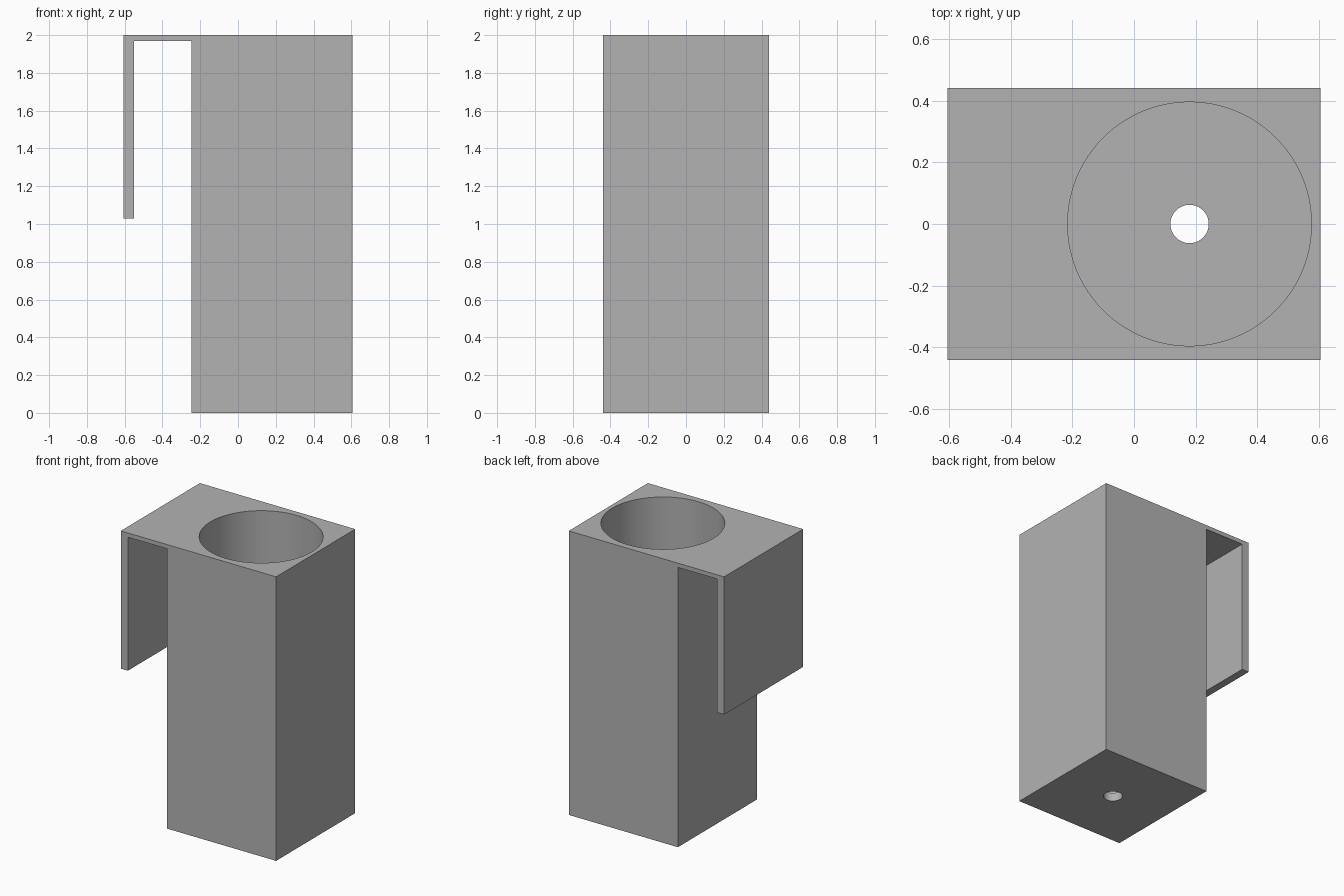
import bpy
import bmesh
import math

cube = bpy.data.objects.get("Cube")
if cube:
    bpy.data.objects.remove(cube, do_unlink=True)

# Overall sizes
HALF_W, HALF_D, HEIGHT = 0.605, 0.44, 2.0
BODY_X = -0.245       # side of the body facing the hook
HOOK_X = -0.55        # inner side of the hanging plate
HOOK_Z = 1.03         # lower end of the hanging plate
BRIDGE_Z = 1.97       # underside of the bridge
BORE_X, FLOOR = 0.18, 0.06

grey = bpy.data.materials.new("plain_grey")
grey.use_nodes = True
colour = (0.45, 0.45, 0.45, 1)
grey.diffuse_color = colour
grey.node_tree.nodes["Principled BSDF"].inputs["Base Color"].default_value = colour


def extrude_profile(name, points):
    """Extrude an (x, z) outline through the full depth."""
    bm = bmesh.new()
    face = bm.faces.new([bm.verts.new((x, -HALF_D, z)) for x, z in points])
    out = bmesh.ops.extrude_face_region(bm, geom=[face])["geom"]
    verts = [g for g in out if isinstance(g, bmesh.types.BMVert)]
    bmesh.ops.translate(bm, verts=verts, vec=(0, 2 * HALF_D, 0))
    bmesh.ops.recalc_face_normals(bm, faces=bm.faces)
    mesh = bpy.data.meshes.new(name)
    bm.to_mesh(mesh)
    bm.free()
    obj = bpy.data.objects.new(name, mesh)
    bpy.context.collection.objects.link(obj)
    obj.data.materials.append(grey)
    return obj


def cut_hole(target, radius, bottom, top):
    """Cut a vertical round hole on the bore axis."""
    bpy.ops.mesh.primitive_cylinder_add(
        vertices=96, radius=radius, depth=top - bottom,
        location=(BORE_X, 0, (top + bottom) / 2))
    cutter = bpy.context.object
    cutter.name = "hole_cutter"
    cutter.hide_render = True
    cutter.data.materials.append(grey)
    mod = target.modifiers.new("hole", "BOOLEAN")
    mod.operation = "DIFFERENCE"
    mod.solver = "EXACT"
    mod.object = cutter
    bpy.ops.object.select_all(action="DESELECT")
    target.select_set(True)
    bpy.context.view_layer.objects.active = target
    bpy.ops.object.modifier_apply(modifier=mod.name)
    bpy.data.objects.remove(cutter, do_unlink=True)


# Body, bridge and hanging plate in one outline
holder = extrude_profile("hanging_holder", [
    (BODY_X, 0), (HALF_W, 0), (HALF_W, HEIGHT), (-HALF_W, HEIGHT),
    (-HALF_W, HOOK_Z), (HOOK_X, HOOK_Z), (HOOK_X, BRIDGE_Z), (BODY_X, BRIDGE_Z)])

# Wide bore from the top, then the drain through the floor
cut_hole(holder, 0.395, FLOOR, HEIGHT + 0.1)
cut_hole(holder, 0.062, -0.1, FLOOR + 0.1)

bpy.ops.object.shade_smooth_by_angle(angle=math.radians(30))
